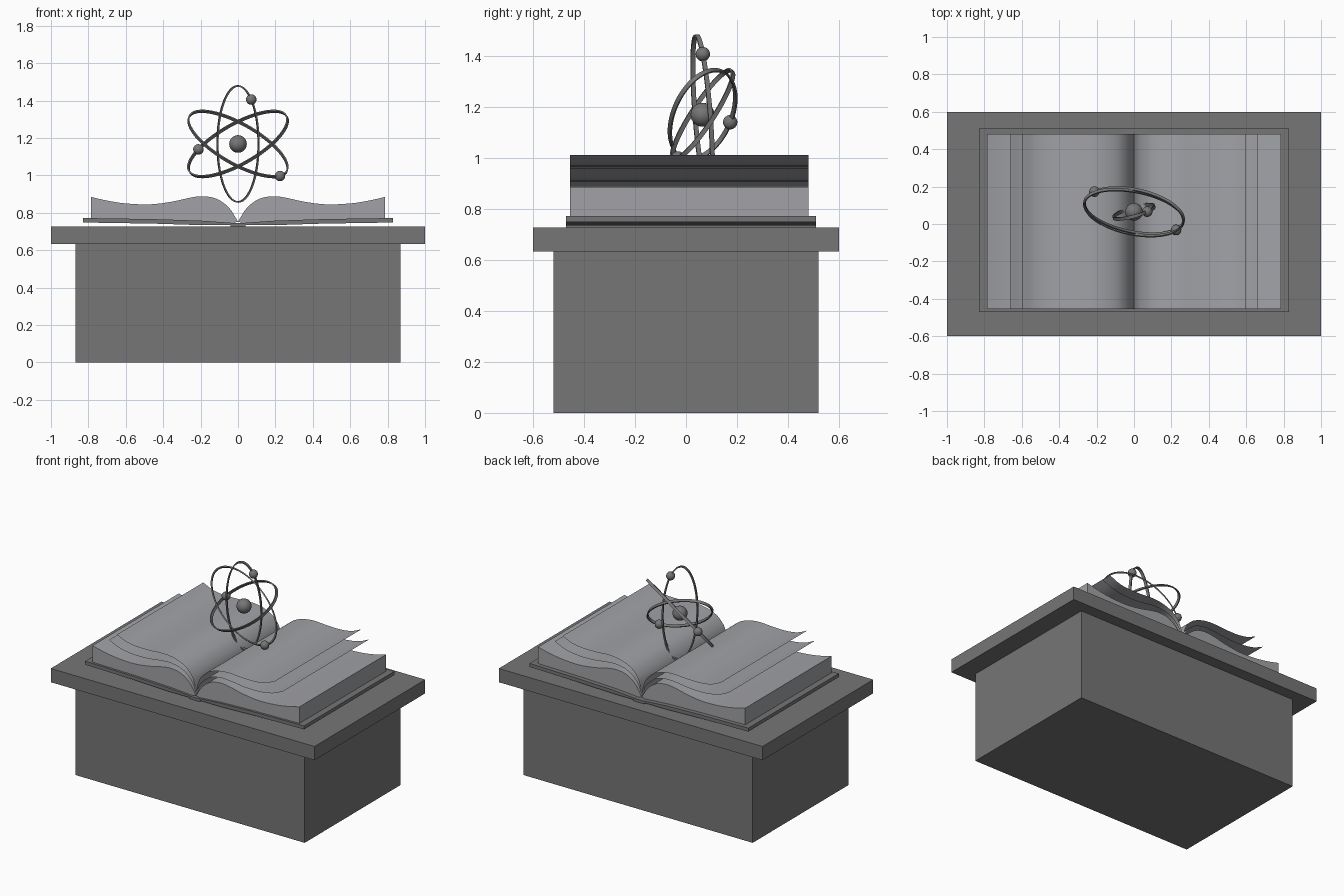
import bpy, bmesh, math
from mathutils import Vector

if "Cube" in bpy.data.objects:
    bpy.data.objects.remove(bpy.data.objects["Cube"])


def material(name, rgb):
    m = bpy.data.materials.new(name)
    m.diffuse_color = (*rgb, 1)
    m.use_nodes = True
    m.node_tree.nodes["Principled BSDF"].inputs["Base Color"].default_value = m.diffuse_color
    return m


DARK = material("dark_grey", (0.18, 0.18, 0.18))
PAPER = material("paper_grey", (0.36, 0.365, 0.385))


def finish(name, bm, mat, angle=None, recalc=True):
    if recalc:
        bmesh.ops.recalc_face_normals(bm, faces=bm.faces)
    me = bpy.data.meshes.new(name)
    bm.to_mesh(me)
    bm.free()
    me.materials.append(mat)
    ob = bpy.data.objects.new(name, me)
    bpy.context.collection.objects.link(ob)
    if angle:
        bpy.ops.object.select_all(action='DESELECT')
        ob.select_set(True)
        bpy.context.view_layer.objects.active = ob
        bpy.ops.object.shade_smooth_by_angle(angle=math.radians(angle))
    return ob


def box(name, x, y, z, mat):
    bm = bmesh.new()
    bmesh.ops.create_cube(bm, size=1)
    for v in bm.verts:
        v.co = [lo + (c + 0.5) * (hi - lo) for c, (lo, hi) in zip(v.co, (x, y, z))]
    return finish(name, bm, mat)


def spline(pts, steps=4):
    """Smooth curve through the given (x, z) points."""
    p = [Vector(q) for q in pts]
    p = [2 * p[0] - p[1]] + p + [2 * p[-1] - p[-2]]
    out = []
    for i in range(1, len(p) - 2):
        a, b, c, d = p[i - 1:i + 3]
        for k in range(steps):
            t = k / steps
            out.append(0.5 * (2 * b + (c - a) * t + (2 * a - 5 * b + 4 * c - d) * t * t
                              + (3 * b - a - 3 * c + d) * t ** 3))
    return out + [p[-2]]


def solid(name, profile, y0, y1, side, mat):
    """Closed x-z profile extruded along y."""
    bm = bmesh.new()
    front = bm.faces.new([bm.verts.new((side * x, y0, z)) for x, z in profile])
    ext = bmesh.ops.extrude_face_region(bm, geom=[front])["geom"]
    for v in ext:
        if isinstance(v, bmesh.types.BMVert):
            v.co.y = y1
    return finish(name, bm, mat, 35)


def sheet(name, profile, y0, y1, side, mat):
    """Open x-z curve swept along y, facing up."""
    bm = bmesh.new()
    rows = [[bm.verts.new((side * x, y, z)) for y in (y0, y1)] for x, z in profile]
    for a, b in zip(rows, rows[1:]):
        quad = (a[0], b[0], b[1], a[1])
        bm.faces.new(quad if side > 0 else quad[::-1])
    return finish(name, bm, mat, 60, recalc=False)


# Desk
box("desk_base", (-0.87, 0.87), (-0.52, 0.52), (0, 0.635), DARK)
box("desk_top", (-1, 1), (-0.6, 0.6), (0.632, 0.726), DARK)

# Open book
box("book_spine", (-0.04, 0.04), (-0.47, 0.51), (0.726, 0.745), DARK)
cover_top = [(0.03, 0.746), (0.2, 0.758), (0.45, 0.766), (0.83, 0.772)]
cover = cover_top + [(x, z - 0.024 + 0.012 * (x < 0.1)) for x, z in reversed(cover_top)]
block_top = spline([(0, 0.752), (0.015, 0.778), (0.04, 0.817), (0.08, 0.855), (0.13, 0.88),
                    (0.19, 0.888), (0.25, 0.882), (0.35, 0.86), (0.47, 0.845),
                    (0.6, 0.85), (0.7, 0.865), (0.785, 0.885)])
block = block_top + [(0.785, 0.77), (0.45, 0.764), (0.2, 0.756), (0.03, 0.744)]
upper_page = spline([(0, 0.76), (0.01, 0.82), (0.03, 0.875), (0.07, 0.922), (0.12, 0.95),
                     (0.18, 0.967), (0.25, 0.973), (0.35, 0.967), (0.45, 0.967),
                     (0.53, 0.98), (0.6, 1.01)])
lower_page = spline([(0, 0.756), (0.012, 0.8), (0.035, 0.845), (0.075, 0.886), (0.125, 0.912),
                     (0.19, 0.924), (0.26, 0.921), (0.37, 0.908), (0.48, 0.907),
                     (0.58, 0.923), (0.66, 0.957)])
for side, tag in ((1, "right"), (-1, "left")):
    solid(tag + "_cover", cover, -0.47, 0.51, side, DARK)
    solid(tag + "_page_block", block, -0.455, 0.48, side, PAPER)
    sheet(tag + "_upper_loose_page", upper_page, -0.455, 0.48, side, PAPER)
    sheet(tag + "_lower_loose_page", lower_page, -0.455, 0.48, side, PAPER)

# Atom floating over the book
CENTRE = Vector((0, 0.065, 1.168))


def ball(name, loc, r):
    bm = bmesh.new()
    bmesh.ops.create_uvsphere(bm, u_segments=32, v_segments=16, radius=r)
    bmesh.ops.translate(bm, verts=bm.verts, vec=loc)
    finish(name, bm, DARK, 60)


def orbit(name, m, n, electron_angle):
    """Elliptical ribbon spanned by vectors m and n, carrying one electron."""
    m, n = Vector(m), Vector(n)
    axis = m.cross(n).normalized()
    bm = bmesh.new()
    rings = []
    count = 72
    for i in range(count):
        t = 2 * math.pi * i / count
        p = CENTRE + m * math.cos(t) + n * math.sin(t)
        out = (n * math.cos(t) - m * math.sin(t)).cross(axis).normalized()
        rings.append([bm.verts.new(p + out * a + axis * b) for a, b in
                      ((0.004, 0.009), (0.004, -0.009), (-0.004, -0.009), (-0.004, 0.009))])
    for i in range(count):
        a, b = rings[i], rings[(i + 1) % count]
        for k in range(4):
            j = (k + 1) % 4
            bm.faces.new((a[k], a[j], b[j], b[k]))
    finish(name, bm, DARK, 35)
    t = math.radians(electron_angle)
    ball(name + "_electron", CENTRE + m * math.cos(t) + n * math.sin(t), 0.028)


ball("nucleus", CENTRE, 0.047)
orbit("upright_orbit", (0.11, 0.03, 0), (0, -0.024, 0.31), 50)
orbit("falling_orbit", (0.265, -0.045, -0.127), (0, 0.11, 0.12), -32)
orbit("rising_orbit", (0.265, -0.045, 0.127), (0, 0.12, 0.12), 143)
